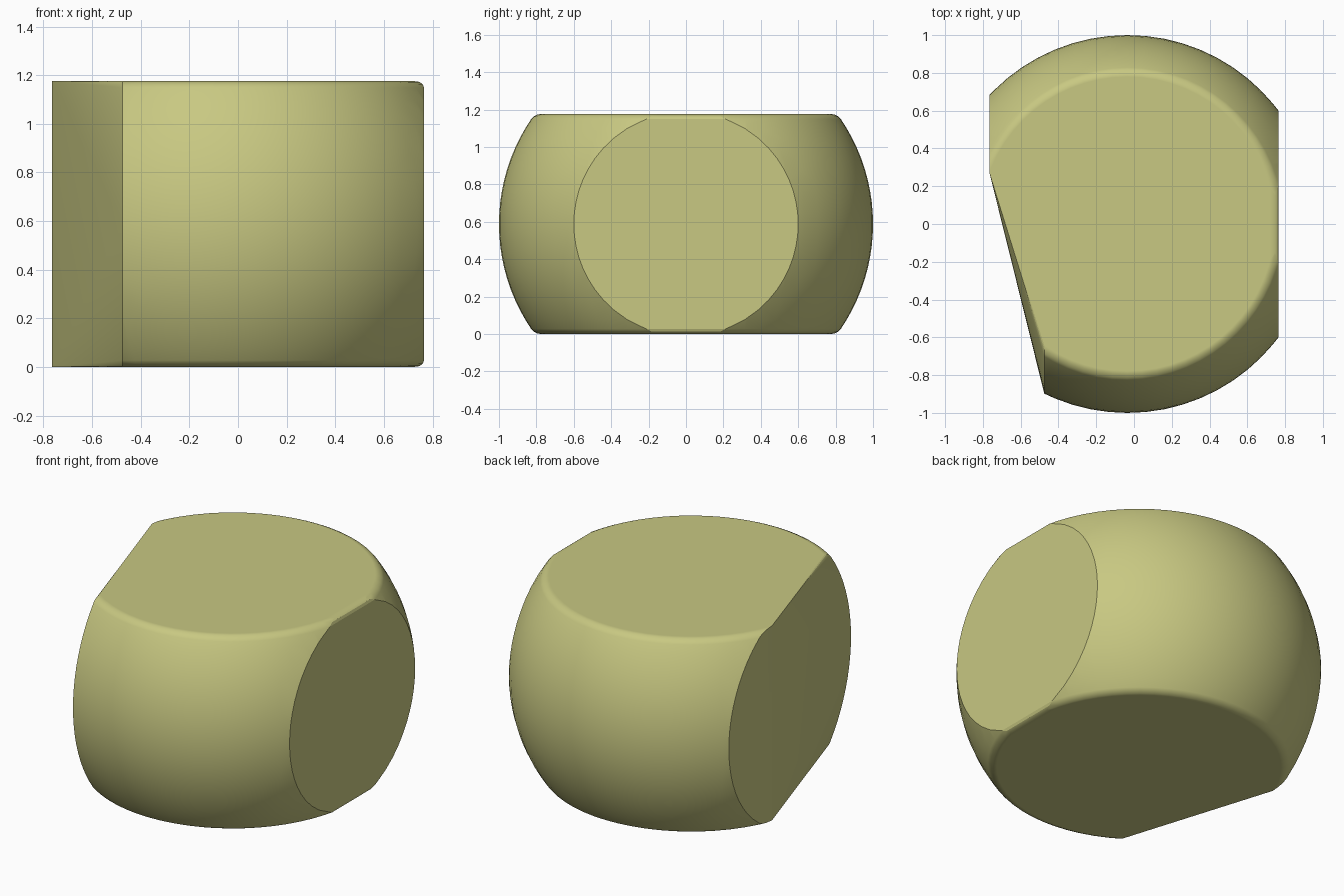
import bpy, bmesh, math

if "Cube" in bpy.data.objects:
    bpy.data.objects.remove(bpy.data.objects["Cube"], do_unlink=True)

HALF = 0.588          # half height
RIGHT, LEFT = 0.80, -0.73   # flat side cuts, measured from the ball centre
NOTCH_X, NOTCH_Y = -0.44, 0.27   # ends of the slanted side cut
SEGMENTS, RINGS = 64, 20
SHIFT = -0.035


def section(r, right):
    """Outline of one level: a circle trimmed by the flat and slanted sides."""
    pts = []
    for i in range(SEGMENTS):
        a = 2 * math.pi * i / SEGMENTS
        x, y = r * math.cos(a), r * math.sin(a)
        if x < NOTCH_X and y < NOTCH_Y:
            continue
        if LEFT < x < right:
            pts.append((x, y))
    # exact corners where the cuts meet the circle
    if r > right:
        y = math.sqrt(r * r - right * right)
        pts += [(right, y), (right, -y)]
    pts.append((LEFT, max(NOTCH_Y, math.sqrt(r * r - LEFT * LEFT))))
    pts.append((LEFT, NOTCH_Y))
    pts.append((NOTCH_X, -math.sqrt(r * r - NOTCH_X ** 2)))
    return pts


# levels: rounded rims at top and bottom, spherical wall between
rim = [(0.588, 0.779, 0.755), (0.584, 0.797, 0.782), (0.575, 0.815, 0.794)]
levels = [(s * z, r, c) for s in (1, -1) for z, r, c in rim]
limit = math.asin(0.5605)
for k in range(RINGS + 1):
    lat = limit * (2 * k / RINGS - 1)
    levels.append((math.sin(lat), math.cos(lat), RIGHT))

# the solid is convex, so a hull over the outlines closes it
bm = bmesh.new()
for z, r, right in levels:
    for x, y in section(r, right):
        bm.verts.new((x + SHIFT, y, z + HALF))
bmesh.ops.remove_doubles(bm, verts=bm.verts, dist=0.0005)
bmesh.ops.convex_hull(bm, input=bm.verts)
bmesh.ops.delete(bm, geom=[v for v in bm.verts if not v.link_faces], context='VERTS')
bmesh.ops.dissolve_limit(bm, angle_limit=math.radians(0.3), verts=bm.verts, edges=bm.edges)
bmesh.ops.recalc_face_normals(bm, faces=bm.faces)
mesh = bpy.data.meshes.new("trimmed_ball")
bm.to_mesh(mesh)
bm.free()
ball = bpy.data.objects.new("trimmed_ball", mesh)
bpy.context.collection.objects.link(ball)

# single colour
mat = bpy.data.materials.new("pale_olive")
mat.use_nodes = True
color = (0.578, 0.578, 0.223, 1)
mat.diffuse_color = color
mat.node_tree.nodes["Principled BSDF"].inputs["Base Color"].default_value = color
mesh.materials.append(mat)

# smooth wall and rims, crisp side cuts
bpy.context.view_layer.objects.active = ball
ball.select_set(True)
bpy.ops.object.shade_smooth_by_angle(angle=math.radians(22))
weighted = ball.modifiers.new("flat_caps", 'WEIGHTED_NORMAL')
weighted.keep_sharp = True
